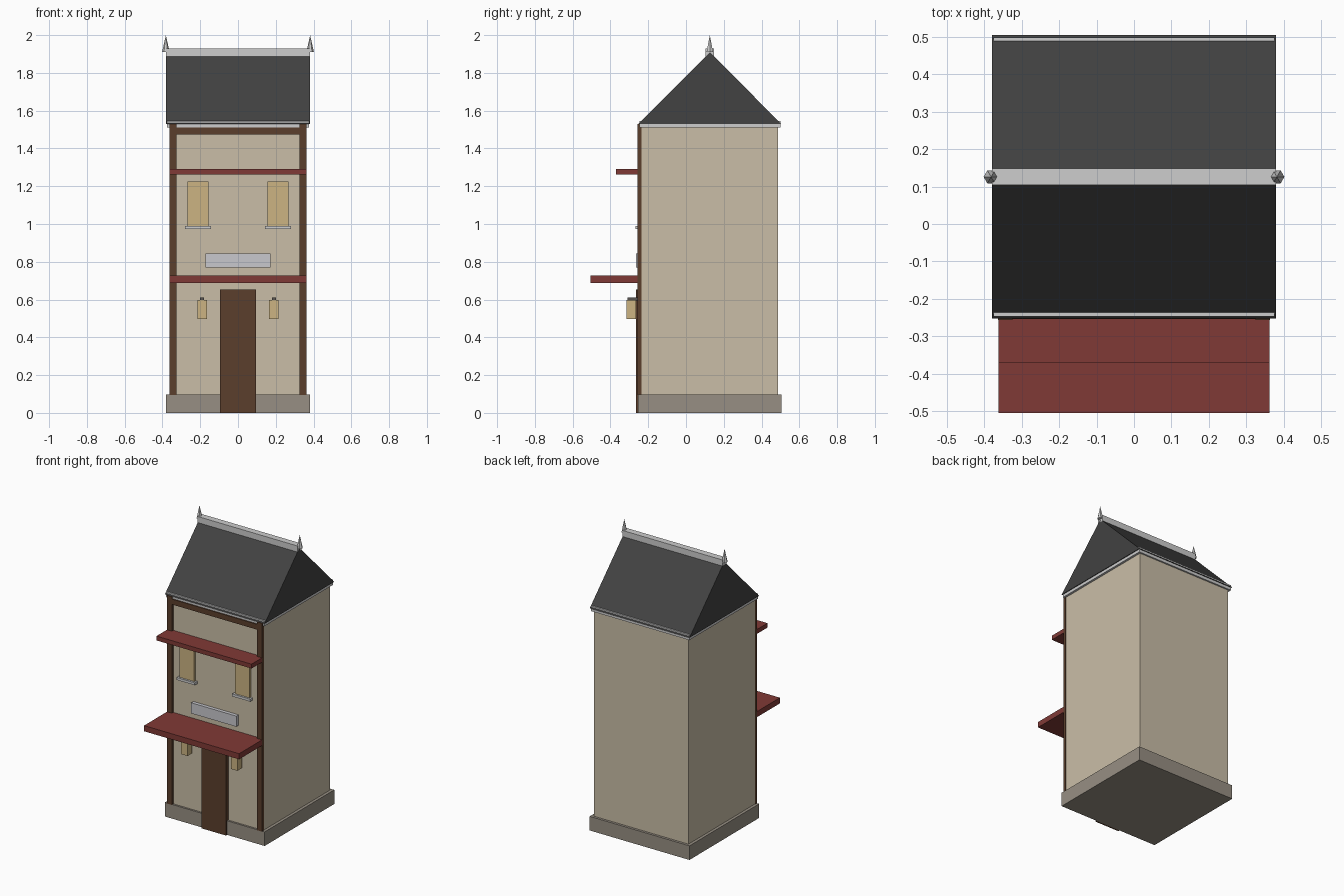
import bpy, bmesh, math

if "Cube" in bpy.data.objects:
    bpy.data.objects.remove(bpy.data.objects["Cube"])


def material(name, r, g, b):
    lin = [(c / 255 / 12.92) if c < 10 else ((c / 255 + 0.055) / 1.055) ** 2.4 for c in (r, g, b)]
    m = bpy.data.materials.new(name)
    m.diffuse_color = (*lin, 1)
    m.use_nodes = True
    m.node_tree.nodes["Principled BSDF"].inputs["Base Color"].default_value = m.diffuse_color
    return m


PLASTER = material("cream_plaster", 202, 190, 167)
STONE = material("grey_stone", 151, 143, 131)
TIMBER = material("dark_timber", 91, 63, 44)
SLATE = material("dark_slate", 66, 66, 66)
TRIM = material("pale_trim", 205, 205, 205)
AWNING = material("red_awning", 128, 58, 54)
GLOW = material("warm_glass", 204, 180, 130)
SIGN = material("pale_sign", 200, 200, 205)
IRON = material("lantern_iron", 88, 84, 80)


def finish(name, bm, mat):
    bmesh.ops.recalc_face_normals(bm, faces=bm.faces)
    me = bpy.data.meshes.new(name)
    bm.to_mesh(me)
    bm.free()
    me.materials.append(mat)
    ob = bpy.data.objects.new(name, me)
    bpy.context.collection.objects.link(ob)
    return ob


def box(name, x, y, z, mat):
    """Box from (min, max) ranges on each axis."""
    bm = bmesh.new()
    bmesh.ops.create_cube(bm, size=1)
    for v in bm.verts:
        v.co = [r[0] if c < 0 else r[1] for c, r in zip(v.co, (x, y, z))]
    return finish(name, bm, mat)


def pair(name, x0, x1, y, z, mat):
    """Left and right mirrored boxes."""
    box(name + "_right", (x0, x1), y, z, mat)
    box(name + "_left", (-x1, -x0), y, z, mat)


MID = 0.126  # centre line of the house in y

# Main body
box("plinth", (-0.38, 0.38), (-0.253, 0.505), (0, 0.097), STONE)
box("walls", (-0.36, 0.36), (-0.24, 0.488), (0.09, 1.515), PLASTER)
box("cornice", (-0.375, 0.375), (-0.247, 0.499), (1.51, 1.546), TRIM)

# Timber frame and door on the front
pair("corner_post", 0.325, 0.363, (-0.256, -0.235), (0.095, 1.53), TIMBER)
box("top_beam", (-0.325, 0.325), (-0.254, -0.235), (1.475, 1.512), TIMBER)
box("door", (-0.094, 0.094), (-0.265, -0.235), (0, 0.652), TIMBER)

# Gable roof prism
bm = bmesh.new()
profile = [(-0.253, 1.53), (0.505, 1.53), (MID, 1.909)]
face = bm.faces.new([bm.verts.new((-0.38, y, z)) for y, z in profile])
ext = bmesh.ops.extrude_face_region(bm, geom=[face])
for v in ext["geom"]:
    if isinstance(v, bmesh.types.BMVert):
        v.co.x = 0.38
finish("roof", bm, SLATE)

# Ridge cap and six-sided finials
box("ridge_cap", (-0.38, 0.38), (MID - 0.022, MID + 0.022), (1.888, 1.93), TRIM)
for side, x in (("left", -0.382), ("right", 0.382)):
    bm = bmesh.new()
    bmesh.ops.create_cone(bm, cap_ends=True, segments=6, radius1=0.02, radius2=0, depth=0.09)
    for v in bm.verts:
        v.co = (v.co.y + x, v.co.x + MID, v.co.z + 1.955)
    finish("finial_" + side, bm, TRIM)

# Awnings
box("lower_awning", (-0.362, 0.362), (-0.505, -0.235), (0.688, 0.727), AWNING)
box("upper_awning", (-0.362, 0.362), (-0.37, -0.235), (1.262, 1.292), AWNING)

# Windows, sills and blank sign board
pair("window", 0.155, 0.268, (-0.255, -0.235), (0.985, 1.224), GLOW)
pair("window_sill", 0.142, 0.28, (-0.268, -0.235), (0.973, 0.99), TRIM)
box("sign_board", (-0.172, 0.172), (-0.264, -0.235), (0.77, 0.843), SIGN)

# Hanging lanterns with wall brackets
pair("lantern", 0.165, 0.215, (-0.314, -0.266), (0.497, 0.597), GLOW)
pair("lantern_bracket", 0.18, 0.2, (-0.31, -0.235), (0.595, 0.611), IRON)
